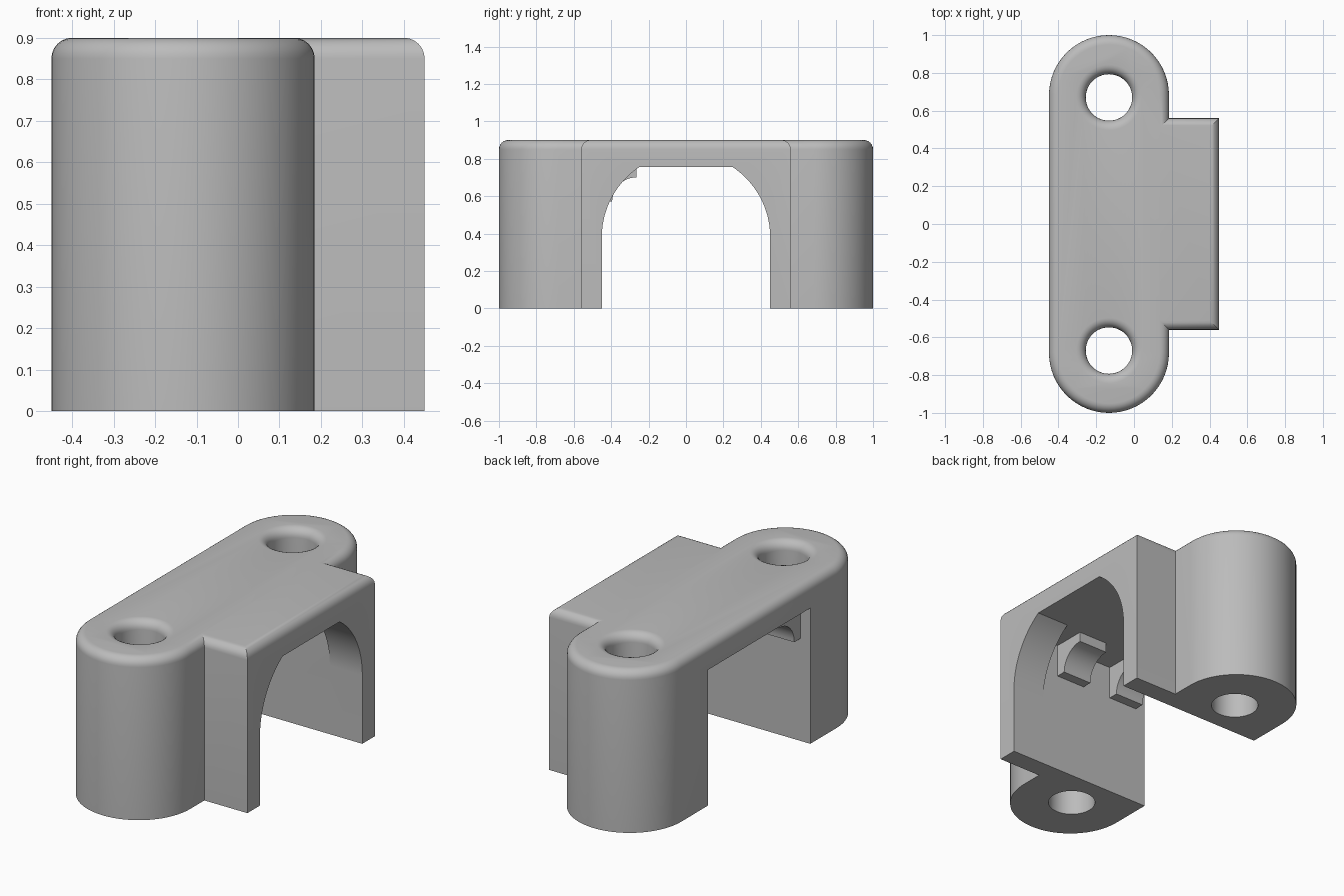
import bpy, bmesh
from math import sin, cos, pi, radians, sqrt
from mathutils import Matrix, Vector

cube = bpy.data.objects.get("Cube")
if cube:
    bpy.data.objects.remove(cube, do_unlink=True)

HEIGHT, ROUND = 0.9, 0.05
RADIUS, END_X, END_Y = 0.3175, -0.1325, 0.6825
WALL, CEILING = 0.45, 0.755

grey = bpy.data.materials.new("plain_grey")
grey.use_nodes = True
grey.diffuse_color = (0.5, 0.5, 0.5, 1)
grey.node_tree.nodes["Principled BSDF"].inputs["Base Color"].default_value = (0.5, 0.5, 0.5, 1)


def arc(cx, cy, r, start, end, steps):
    angles = [radians(start + (end - start) * i / steps) for i in range(steps + 1)]
    return [(cx + r * cos(a), cy + r * sin(a)) for a in angles]


def finish(bm, name):
    bmesh.ops.recalc_face_normals(bm, faces=bm.faces)
    mesh = bpy.data.meshes.new(name)
    bm.to_mesh(mesh)
    bm.free()
    mesh.materials.append(grey)
    obj = bpy.data.objects.new(name, mesh)
    bpy.context.collection.objects.link(obj)
    return obj


def extrude(bm, verts, direction):
    face = bm.faces.new(verts)
    made = bmesh.ops.extrude_face_region(bm, geom=[face])["geom"]
    bmesh.ops.translate(bm, vec=direction,
                        verts=[v for v in made if isinstance(v, bmesh.types.BMVert)])


def prism_x(name, profile, x0, x1):
    """Extrude a (y, z) profile along x."""
    bm = bmesh.new()
    extrude(bm, [bm.verts.new((x0, y, z)) for y, z in profile], Vector((x1 - x0, 0, 0)))
    return finish(bm, name)


def lathe(name, profile, x, y):
    """Spin a closed (radius, z) profile about a vertical axis."""
    bm = bmesh.new()
    verts = [bm.verts.new((r, 0, z)) for r, z in profile]
    edges = [bm.edges.new(pair) for pair in zip(verts, verts[1:])]
    bmesh.ops.spin(bm, geom=verts + edges, axis=(0, 0, 1), cent=(0, 0, 0),
                   angle=2 * pi, steps=48, use_duplicate=False)
    bmesh.ops.remove_doubles(bm, verts=bm.verts, dist=0.0001)
    bmesh.ops.transform(bm, matrix=Matrix.Translation((x, y, 0)), verts=bm.verts)
    return finish(bm, name)


def cut(target, cutter):
    cutter.hide_render = True
    mod = target.modifiers.new("cut", "BOOLEAN")
    mod.operation, mod.solver, mod.object = "DIFFERENCE", "EXACT", cutter
    bpy.context.view_layer.objects.active = target
    bpy.ops.object.modifier_apply(modifier=mod.name)
    bpy.data.objects.remove(cutter, do_unlink=True)


# Body: long rounded plan with a square block on the +x side, rounded top rim
block = END_X + RADIUS
plan = ([(0.45, 0.56), (block, 0.56)]
        + arc(END_X, END_Y, RADIUS, 0, 180, 32)
        + arc(END_X, -END_Y, RADIUS, 180, 360, 32)
        + [(block, -0.56), (0.45, -0.56)])
bm = bmesh.new()
extrude(bm, [bm.verts.new((x, y, 0)) for x, y in plan], Vector((0, 0, HEIGHT)))
rim = [e for e in bm.edges if all(v.co.z > HEIGHT - 0.01 for v in e.verts)]
bmesh.ops.bevel(bm, geom=rim, offset=ROUND, segments=6, profile=0.5, affect="EDGES")
body = finish(bm, "bridge_body")

# Arched opening all the way through, its crown cut flat
spring = CEILING - sqrt(WALL ** 2 - 0.25 ** 2)
crown = [(y, min(z, CEILING)) for y, z in arc(0, spring, WALL, 0, 180, 64)]
crown = [p for p in crown if p[1] < CEILING - 0.001]
right_side = [p for p in crown if p[0] > 0]
left_side = [p for p in crown if p[0] < 0]
arch = ([(WALL, -0.2)] + right_side + [(0.25, CEILING), (-0.25, CEILING)]
        + left_side + [(-WALL, -0.2)])
cut(body, prism_x("arch_cutter", arch, -0.8, 0.8))

# Square cavity behind the arch
cavity = [(WALL, -0.2), (WALL, CEILING), (-WALL, CEILING), (-WALL, -0.2)]
cut(body, prism_x("cavity_cutter", cavity, -0.8, 0.25))

# Screw holes with a rounded mouth
hole = 0.123
mouth = arc(hole + ROUND, HEIGHT - ROUND, ROUND, 180, 90, 6)
for side in (-1, 1):
    profile = [(0, -0.2), (hole, -0.2)] + mouth + [(hole + ROUND, 1.1), (0, 1.1)]
    cut(body, lathe("hole_cutter", profile, END_X, side * 0.67))

# Two hooked tabs under the ceiling, on one wall
tab = ([(-WALL - 0.02, 0.57)] + arc(-0.265, 0.57, 0.13, 180, 90, 12)
       + [(-0.265, CEILING + 0.02), (-WALL - 0.02, CEILING + 0.02)])
tabs = [prism_x("inner_tab", tab, -0.03, 0.15),
        prism_x("outer_tab", tab, -0.39, -0.21)]

# Smooth curves, sharp corners
bpy.ops.object.select_all(action="DESELECT")
for obj in [body] + tabs:
    obj.select_set(True)
bpy.context.view_layer.objects.active = body
bpy.ops.object.shade_smooth_by_angle(angle=radians(30))
